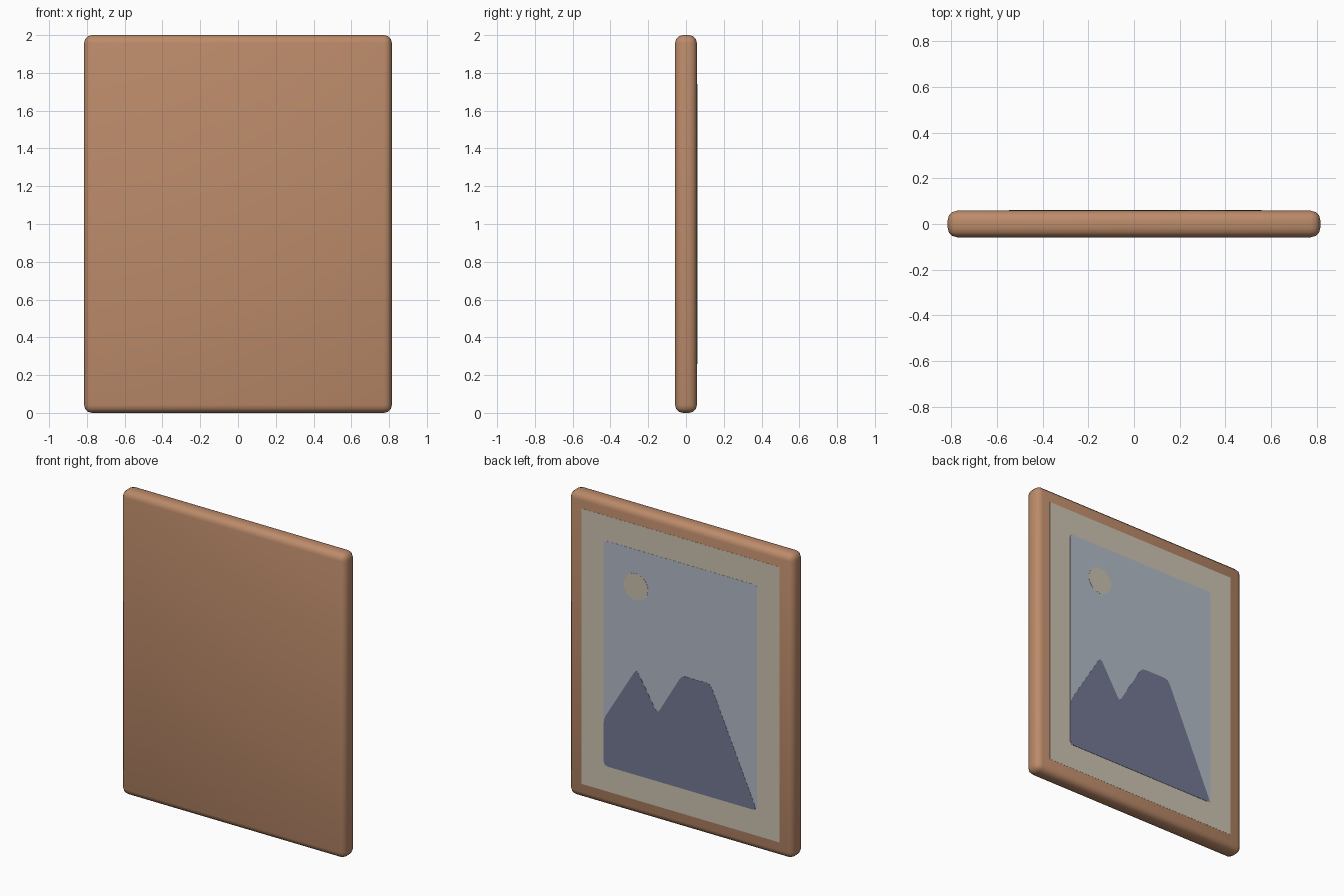
import bpy, bmesh, math
from mathutils import Vector

if "Cube" in bpy.data.objects:
    bpy.data.objects.remove(bpy.data.objects["Cube"])


def material(name, rgb):
    def lin(c):
        c /= 255
        return c / 12.92 if c <= 0.04045 else ((c + 0.055) / 1.055) ** 2.4
    m = bpy.data.materials.new(name)
    m.diffuse_color = (*[lin(c) for c in rgb], 1)
    m.use_nodes = True
    m.node_tree.nodes["Principled BSDF"].inputs["Base Color"].default_value = m.diffuse_color
    return m


WOOD = material("wood", (188, 139, 106))
CREAM = material("cream mat", (206, 196, 178))
SKY = material("sky blue", (180, 188, 200))
SUN = material("pale sun", (203, 193, 175))
HILL = material("mountain slate", (116, 121, 147))


def finish(name, bm, mat):
    bmesh.ops.recalc_face_normals(bm, faces=bm.faces)
    me = bpy.data.meshes.new(name)
    bm.to_mesh(me)
    bm.free()
    me.materials.append(mat)
    ob = bpy.data.objects.new(name, me)
    bpy.context.collection.objects.link(ob)
    return ob


def rounded(points, d):
    """Soften every corner of an outline over distance d."""
    out = []
    for i, p in enumerate(points):
        p, a, b = Vector(p), Vector(points[i - 1]), Vector(points[(i + 1) % len(points)])
        s = p + (a - p).normalized() * d
        e = p + (b - p).normalized() * d
        out += [s * (1 - t) ** 2 + p * 2 * t * (1 - t) + e * t * t for t in (0, 0.5, 1)]
    return out


def rect(half_width, z0, z1):
    return [(half_width, z0), (half_width, z1), (-half_width, z1), (-half_width, z0)]


def plate(name, points, top, mat, base=0.055):
    """Thin plate facing +y from an (x, z) outline."""
    bm = bmesh.new()
    face = bm.faces.new([bm.verts.new((x, base, z)) for x, z in points])
    ext = bmesh.ops.extrude_face_region(bm, geom=[face])
    verts = [v for v in ext["geom"] if isinstance(v, bmesh.types.BMVert)]
    bmesh.ops.translate(bm, verts=verts, vec=(0, top - base, 0))
    return finish(name, bm, mat)


# Frame: one rounded slab, smooth all over
bm = bmesh.new()
bmesh.ops.create_cube(bm, size=1)
for v in bm.verts:
    v.co = (v.co.x * 1.63, v.co.y * 0.116, v.co.z * 2 + 1)
bmesh.ops.bevel(bm, geom=bm.edges[:], offset=0.042, segments=3, profile=0.5, affect='EDGES')
for f in bm.faces:
    f.smooth = True
finish("frame", bm, WOOD)

# Mat and picture on the +y side
plate("mat", rect(0.72, 0.095, 1.905), 0.0588, CREAM)
plate("sky", rounded(rect(0.557, 0.26, 1.741), 0.02), 0.0598, SKY)

# Sun
circle = [(0.322 + 0.088 * math.cos(i * math.tau / 24),
           1.496 + 0.088 * math.sin(i * math.tau / 24)) for i in range(24)]
plate("sun", circle, 0.0608, SUN)

# Mountains
ridge = [(0.557, 0.26), (0.557, 0.566), (0.318, 0.958), (0.166, 0.705),
         (-0.012, 1.003), (-0.22, 1.003), (-0.557, 0.26)]
plate("mountains", rounded(ridge, 0.03), 0.0608, HILL)
